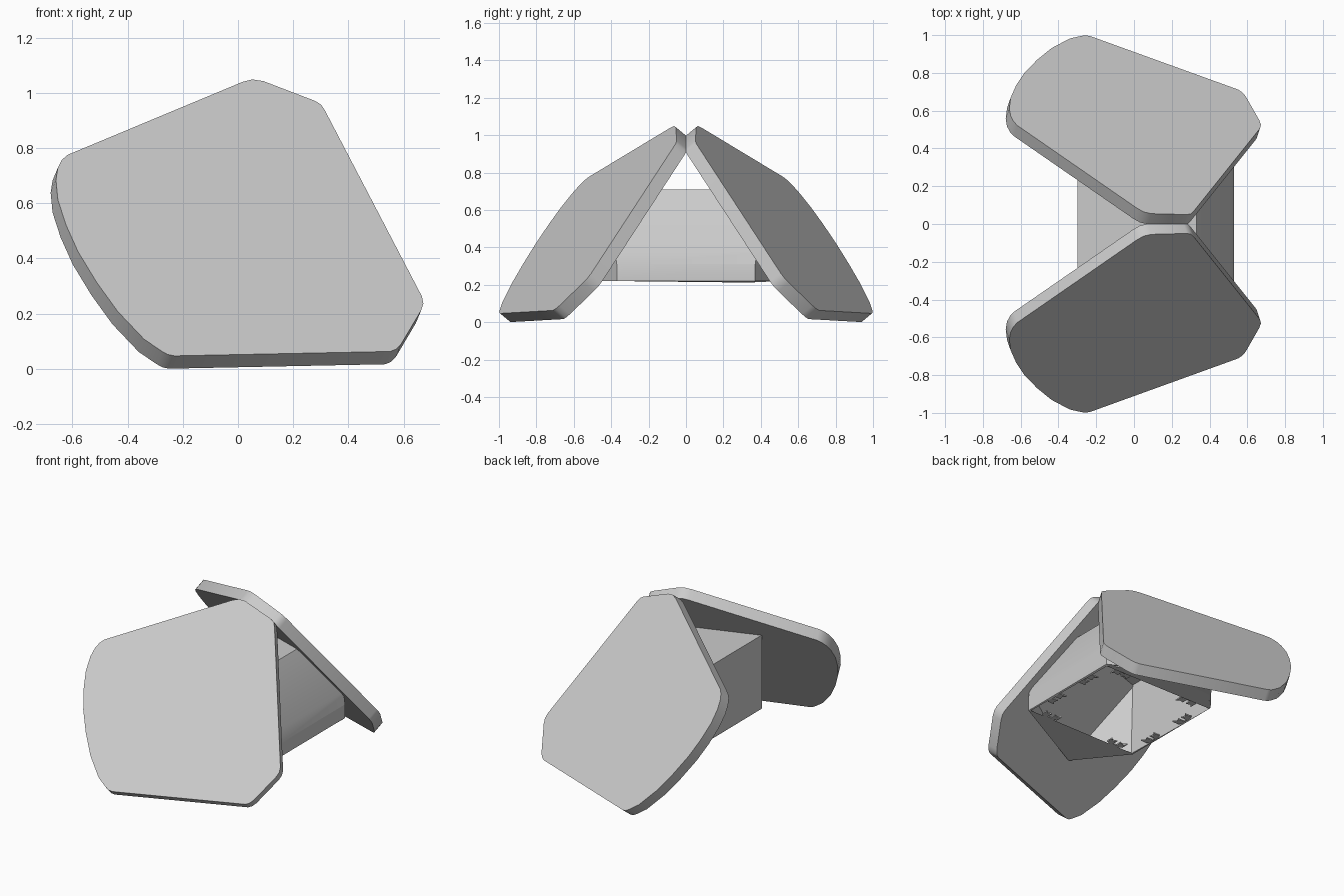
import bpy, bmesh, math
from mathutils import Vector

if "Cube" in bpy.data.objects:
    bpy.data.objects.remove(bpy.data.objects["Cube"], do_unlink=True)

# Single matte grey
grey = bpy.data.materials.new("light_grey")
grey.use_nodes = True
colour = (0.6, 0.6, 0.6, 1)
grey.diffuse_color = colour
grey.node_tree.nodes["Principled BSDF"].inputs["Base Color"].default_value = colour

APEX = Vector((0.06, -0.06, 1.05))
NORMAL = Vector((0.256, -0.743, 0.618)).normalized()
THICK = 0.075


def finish(name, bm, wall=0):
    """Turn a bmesh into a shaded object, optionally hollowed to a wall."""
    bmesh.ops.recalc_face_normals(bm, faces=bm.faces)
    if wall:
        openings = [f for f in bm.faces if f.normal.z < -0.9
                    and abs(f.calc_center_median().y) < 0.2]
        bmesh.ops.delete(bm, geom=openings, context='FACES')
    mesh = bpy.data.meshes.new(name)
    bm.to_mesh(mesh)
    bm.free()
    mesh.materials.append(grey)
    obj = bpy.data.objects.new(name, mesh)
    bpy.context.collection.objects.link(obj)
    bpy.ops.object.select_all(action='DESELECT')
    bpy.context.view_layer.objects.active = obj
    obj.select_set(True)
    if wall:
        shell = obj.modifiers.new("wall", 'SOLIDIFY')
        shell.thickness = wall
        shell.offset = -1
        bpy.ops.object.modifier_apply(modifier=shell.name)
    bpy.ops.object.shade_smooth_by_angle(angle=math.radians(25 if wall else 40))
    return obj


def prism(points, offset):
    """Extrude a closed outline along an offset."""
    bm = bmesh.new()
    face = bm.faces.new([bm.verts.new(p) for p in points])
    ext = bmesh.ops.extrude_face_region(bm, geom=[face], use_keep_orig=True)
    moved = [v for v in ext["geom"] if isinstance(v, bmesh.types.BMVert)]
    bmesh.ops.translate(bm, verts=moved, vec=offset)
    return bm


def trim(bm, point, normal):
    """Cut away everything on the normal side of a plane and cap the cut."""
    geom = bm.verts[:] + bm.edges[:] + bm.faces[:]
    cut = bmesh.ops.bisect_plane(bm, geom=geom, plane_co=point, plane_no=normal,
                                 clear_outer=True)["geom_cut"]
    edges = [e for e in cut if isinstance(e, bmesh.types.BMEdge)]
    bmesh.ops.holes_fill(bm, edges=edges, sides=0)


# Sloping panels: outline in x and z, laid on the tilted plane
outline = [(.016, 1.04), (.052, 1.049), (.092, 1.043), (.28, .971), (.302, .957),
           (.316, .935), (.667, .262), (.672, .237), (.664, .212), (.591, .089),
           (.573, .071), (.552, .063), (-.23, .047), (-.255, .052), (-.275, .063),
           (-.34, .107), (-.436, .208), (-.512, .313), (-.58, .425), (-.624, .523),
           (-.653, .613), (-.66, .685), (-.653, .729), (-.638, .758), (-.617, .776)]


def on_panel(x, z):
    rise = NORMAL.x * (x - APEX.x) + NORMAL.z * (z - APEX.z)
    return Vector((x, APEX.y - rise / NORMAL.y, z))


def mirrored(v, side):
    return Vector((v.x, v.y * side, v.z))


for name, side in (("front_panel", 1), ("back_panel", -1)):
    points = [mirrored(on_panel(x, z), side) for x, z in outline]
    finish(name, prism(points, mirrored(-NORMAL * THICK, side)))

# Hollow central housing, flared at the sides and trimmed to the panels
BOTTOM, TOP, HALF = 0.22, 0.71, 0.37
LEFT, RIGHT = -0.3, 0.53
plan = [(RIGHT, -HALF), (RIGHT, HALF), (-.05, .68), (LEFT, HALF),
        (LEFT, -HALF), (-.05, -.68)]
housing = prism([(x, y, BOTTOM) for x, y in plan], (0, 0, TOP - BOTTOM))
slope = Vector((0.36, 0, 0.2)).normalized()
trim(housing, (0.33, 0, TOP), slope)
trim(housing, (RIGHT, 0, 0.31), (slope + Vector((1, 0, 0))).normalized())
for side in (1, -1):
    trim(housing, mirrored(APEX - NORMAL * THICK, side), mirrored(NORMAL, side))
for y in (-HALF, HALF):
    everything = housing.verts[:] + housing.edges[:] + housing.faces[:]
    bmesh.ops.bisect_plane(housing, geom=everything, plane_co=(0, y, 0),
                           plane_no=(0, 1, 0))
finish("housing", housing, wall=0.012)

# Small anchor-shaped tabs around the opening underneath
tab = [(0, -.015), (.06, -.012), (.05, -.04), (.07, -.06), (.02, -.06)]
tab = [(d, -w) for d, w in reversed(tab)] + tab
spots = [(RIGHT, y, math.pi) for y in (-.15, .15)]
spots += [(LEFT, y, 0) for y in (-.15, .15)]
spots += [(x, s * HALF, -s * math.pi / 2) for x in (-.14, .38) for s in (1, -1)]
for i, (x, y, turn) in enumerate(spots):
    c, s = math.cos(turn), math.sin(turn)
    points = [(x + d * c - w * s, y + d * s + w * c, BOTTOM) for d, w in tab]
    finish(f"opening_tab_{i + 1}", prism(points, (0, 0, 0.008)))
